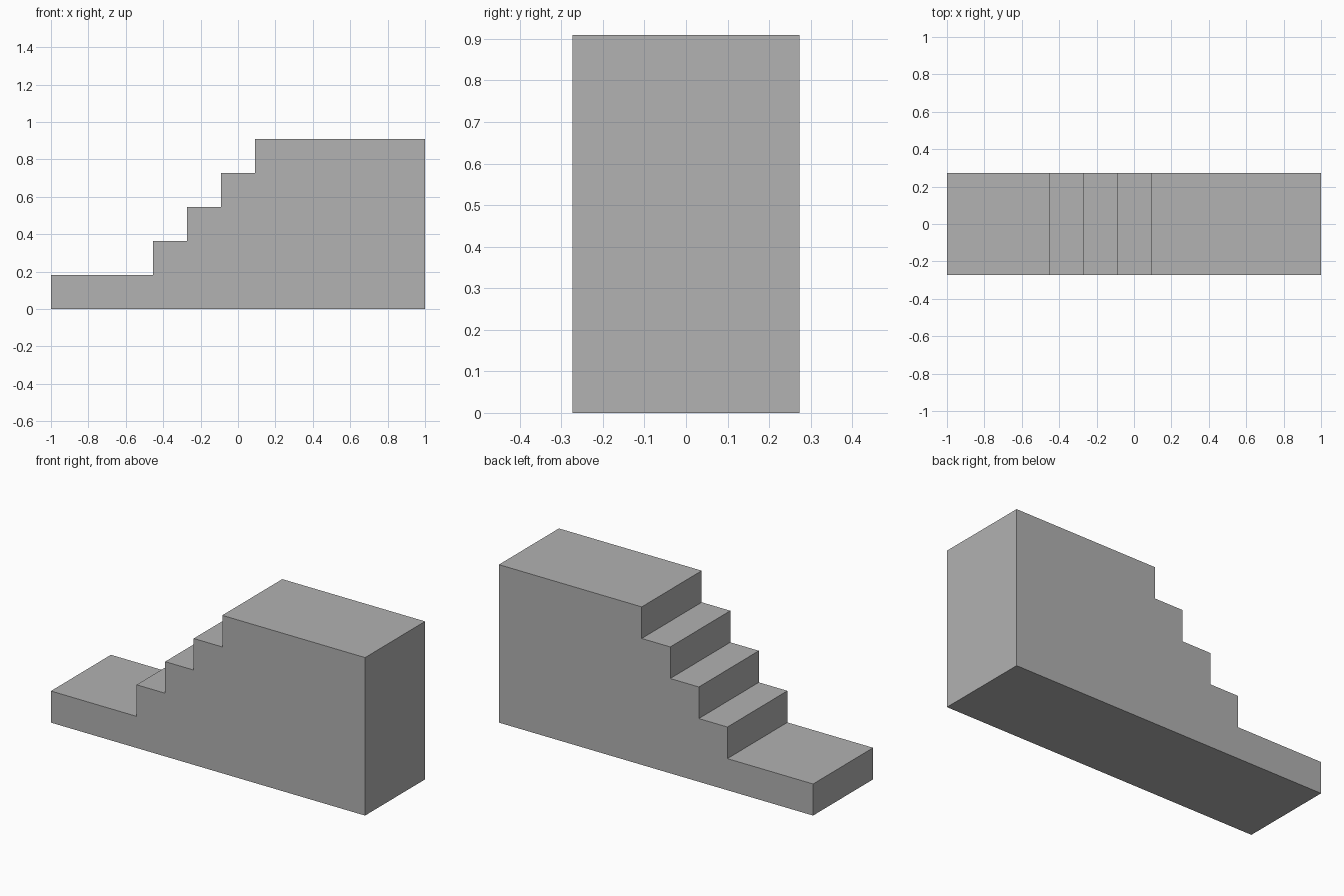
import bpy
import bmesh
from mathutils import Vector

# Remove the default cube
cube = bpy.data.objects.get("Cube")
if cube:
    bpy.data.objects.remove(cube, do_unlink=True)

# One module is the rise and the tread of a step
UNIT = 2 / 11
LENGTH, DEPTH, STEPS = 11, 3, 5
LANDING = 3  # modules of low landing before the first riser

# Plain grey material
grey = bpy.data.materials.new("plain_grey")
grey.use_nodes = True
color = (0.445, 0.445, 0.445, 1)
grey.diffuse_color = color
grey.node_tree.nodes["Principled BSDF"].inputs["Base Color"].default_value = color

# Stepped side profile, in modules
profile = [(LENGTH, 0), (LENGTH, STEPS)]
for level in range(STEPS, 1, -1):
    riser = LANDING + level - 2
    profile += [(riser, level), (riser, level - 1)]
profile += [(0, 1), (0, 0)]

# Extrude the profile from front to back
bm = bmesh.new()
verts = [bm.verts.new(((x - LENGTH / 2) * UNIT, -DEPTH / 2 * UNIT, z * UNIT))
         for x, z in profile]
front = bm.faces.new(verts)
result = bmesh.ops.extrude_face_region(bm, geom=[front], use_keep_orig=True)
back = [g for g in result["geom"] if isinstance(g, bmesh.types.BMVert)]
bmesh.ops.translate(bm, verts=back, vec=Vector((0, DEPTH * UNIT, 0)))
bmesh.ops.recalc_face_normals(bm, faces=bm.faces)

mesh = bpy.data.meshes.new("stair_block")
bm.to_mesh(mesh)
bm.free()
mesh.materials.append(grey)
stairs = bpy.data.objects.new("stair_block", mesh)
bpy.context.collection.objects.link(stairs)
